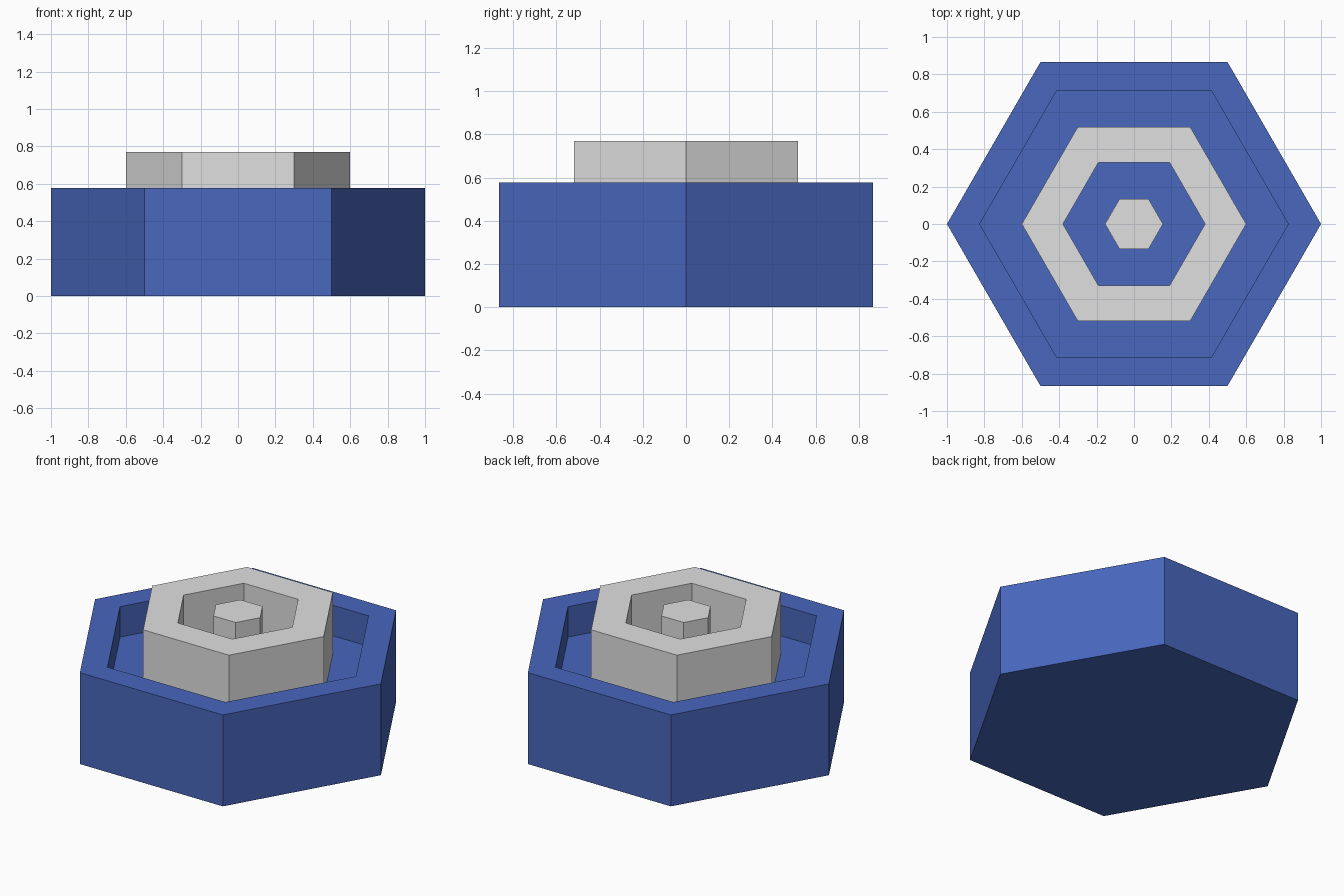
import bpy
import bmesh
from math import cos, sin, tau

cube = bpy.data.objects.get("Cube")
if cube:
    bpy.data.objects.remove(cube, do_unlink=True)

SIDES = 6
FLOOR, RIM, TOP = 0.385, 0.578, 0.77


def make_material(name, color):
    mat = bpy.data.materials.new(name)
    mat.use_nodes = True
    mat.diffuse_color = color
    mat.node_tree.nodes["Principled BSDF"].inputs["Base Color"].default_value = color
    return mat


def hex_lathe(name, profile, mat, closed=False):
    """Sweep a (radius, height) profile around z in six flat steps."""
    bm = bmesh.new()
    rings = [[bm.verts.new((r * cos(tau * i / SIDES), r * sin(tau * i / SIDES), z))
              for i in range(SIDES)] for r, z in profile]
    pairs = list(zip(rings, rings[1:]))
    if closed:
        pairs.append((rings[-1], rings[0]))
    else:
        bm.faces.new(rings[0][::-1])
        bm.faces.new(rings[-1])
    for low, high in pairs:
        for i in range(SIDES):
            j = (i + 1) % SIDES
            bm.faces.new((low[i], low[j], high[j], high[i]))
    bmesh.ops.recalc_face_normals(bm, faces=bm.faces)
    mesh = bpy.data.meshes.new(name)
    bm.to_mesh(mesh)
    bm.free()
    mesh.materials.append(mat)
    obj = bpy.data.objects.new(name, mesh)
    bpy.context.collection.objects.link(obj)
    return obj


blue = make_material("blue", (0.065, 0.136, 0.509, 1))
grey = make_material("light_grey", (0.745, 0.745, 0.745, 1))

# Blue tray with a recessed floor
hex_lathe("base_tray", [(1, 0), (1, RIM), (0.825, RIM), (0.825, FLOOR)], blue)

# Raised hexagonal collar standing on the tray floor
hex_lathe("collar", [(0.6, FLOOR), (0.6, TOP), (0.38, TOP), (0.38, FLOOR)], grey, closed=True)

# Central post, level with the collar
hex_lathe("centre_post", [(0.155, FLOOR), (0.155, TOP)], grey)
